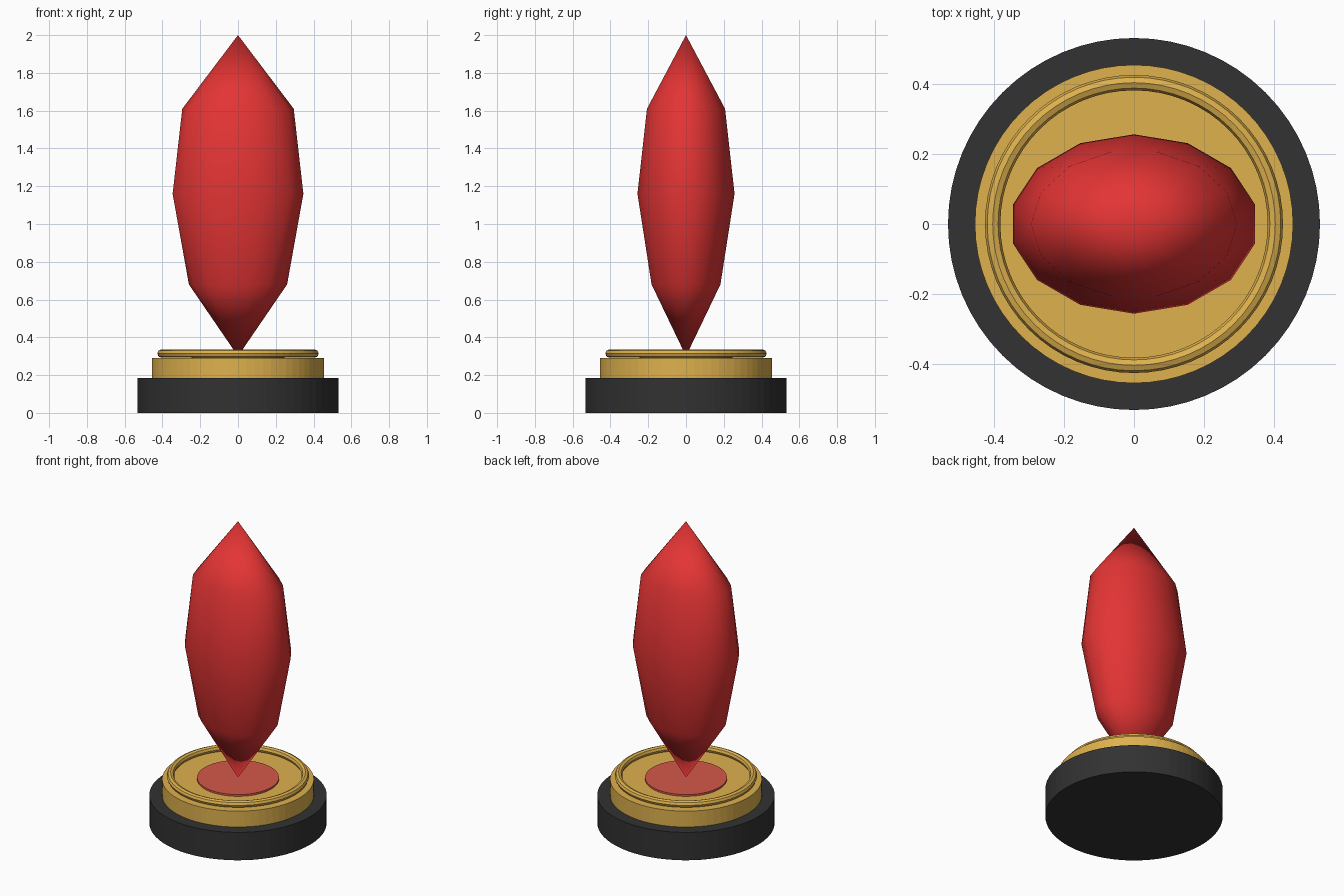
import bpy, bmesh, math

if "Cube" in bpy.data.objects:
    bpy.data.objects.remove(bpy.data.objects["Cube"])


def material(name, srgb):
    lin = [((c / 255 + 0.055) / 1.055) ** 2.4 for c in srgb]
    m = bpy.data.materials.new(name)
    m.diffuse_color = (*lin, 1)
    m.use_nodes = True
    m.node_tree.nodes["Principled BSDF"].inputs["Base Color"].default_value = m.diffuse_color
    return m


black = material("black", (50, 50, 50))
gold = material("gold", (222, 177, 77))
red = material("crystal red", (228, 52, 52))
coral = material("coral red", (213, 89, 74))


def disc(name, radius, z0, z1, mat, sides=64):
    bpy.ops.mesh.primitive_cylinder_add(vertices=sides, radius=radius, depth=z1 - z0,
                                        location=(0, 0, (z0 + z1) / 2))
    ob = bpy.context.object
    ob.name = name
    ob.data.materials.append(mat)
    return ob


# Stepped round base
disc("base", 0.533, 0, 0.185, black)
disc("gold_plinth", 0.456, 0.185, 0.29, gold)
disc("crystal_seat", 0.246, 0.29, 0.302, coral, 48)

# Rim ring on the plinth
bpy.ops.mesh.primitive_torus_add(major_radius=0.405, minor_radius=0.022, major_segments=64,
                                 minor_segments=8, location=(0, 0, 0.314))
rim = bpy.context.object
rim.name = "gold_rim"
rim.data.materials.append(gold)

# Oval crystal: staggered rings of 14 points between two tips
SIDES = 14
RINGS = [(0.68, 0.26, 0.187, 0), (1.16, 0.355, 0.257, 0.5), (1.61, 0.295, 0.212, 0)]
bm = bmesh.new()
rings = []
for z, a, b, shift in RINGS:
    angles = [2 * math.pi * (i + shift) / SIDES for i in range(SIDES)]
    rings.append([bm.verts.new((a * math.cos(t), b * math.sin(t), z)) for t in angles])
bottom = bm.verts.new((0, 0, 0.30))
top = bm.verts.new((0, 0, 2.0))
low, mid, high = rings
for i in range(SIDES):
    j = (i + 1) % SIDES
    bm.faces.new((bottom, low[j], low[i]))
    bm.faces.new((low[i], low[j], mid[i]))
    bm.faces.new((low[j], mid[j], mid[i]))
    bm.faces.new((mid[i], high[j], high[i]))
    bm.faces.new((mid[i], mid[j], high[j]))
    bm.faces.new((high[i], high[j], top))
bmesh.ops.recalc_face_normals(bm, faces=bm.faces[:])
mesh = bpy.data.meshes.new("crystal")
bm.to_mesh(mesh)
bm.free()
mesh.materials.append(red)
for p in mesh.polygons:
    p.use_smooth = True
bpy.context.collection.objects.link(bpy.data.objects.new("crystal", mesh))
